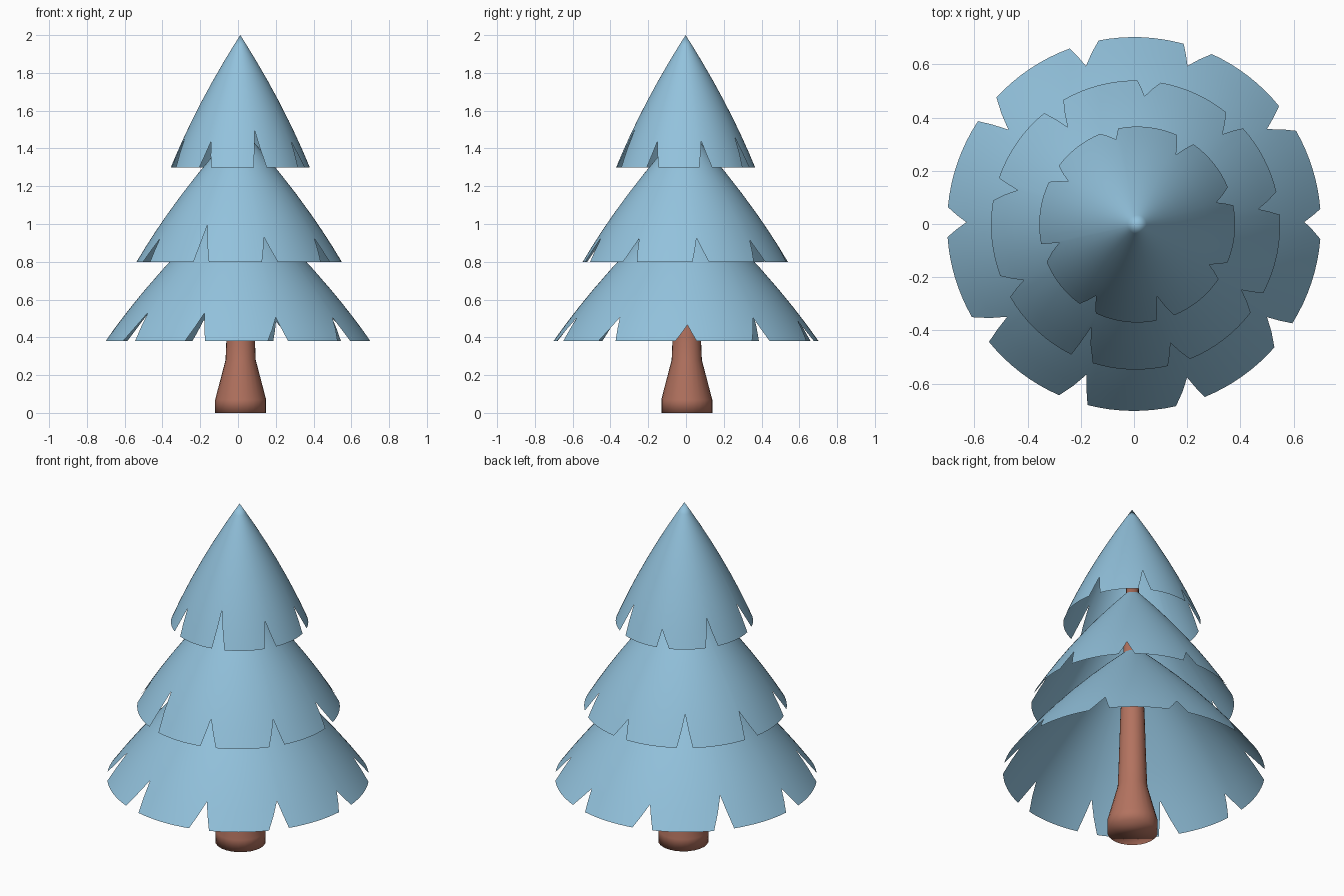
import bpy
import math

if "Cube" in bpy.data.objects:
    bpy.data.objects.remove(bpy.data.objects["Cube"], do_unlink=True)

BULGE = 0.22  # how far the cone sides bow outward


def make_material(name, colour):
    mat = bpy.data.materials.new(name)
    mat.use_nodes = True
    mat.diffuse_color = (*colour, 1)
    mat.node_tree.nodes["Principled BSDF"].inputs["Base Color"].default_value = (*colour, 1)
    return mat


def make_object(name, verts, faces, mat, location):
    mesh = bpy.data.meshes.new(name)
    mesh.from_pydata(verts, [], faces)
    mesh.materials.append(mat)
    mesh.shade_smooth()
    mesh.update()
    obj = bpy.data.objects.new(name, mesh)
    obj.location = location
    bpy.context.collection.objects.link(obj)
    return obj


def cone_radius(t):
    return t + BULGE * t * (1 - t)


def cone_param(rho):
    """Fraction down the cone at which the relative radius is rho."""
    b = 1 + BULGE
    return (b - math.sqrt(b * b - 4 * BULGE * rho)) / (2 * BULGE)


def make_tier(name, centre, radius, rim_z, apex_z, half_width, notches):
    """Open bowed cone whose rim is cut by V notches (angle, tip shift, tip radius)."""
    # Angular columns, each with the depth at which the sheet ends
    columns = []
    notches = sorted(notches)
    for i, (angle, shift, tip) in enumerate(notches):
        start, end, peak = angle - half_width, angle + half_width, angle + shift
        depth = cone_param(tip / radius)
        columns += [(start, 1), ((start + peak) / 2, (1 + depth) / 2), (peak, depth),
                    ((peak + end) / 2, (1 + depth) / 2)]
        following = notches[(i + 1) % len(notches)][0]
        if i == len(notches) - 1:
            following += 360
        gap = following - half_width - end
        steps = 8
        columns += [(end + gap * k / steps, 1) for k in range(steps)]

    verts = [(0, 0, apex_z)]
    rows = (0.08, 0.2, 0.35, 0.5, 0.65)
    count = len(rows) + 3
    for angle, depth in columns:
        a = math.radians(angle)
        last = rows[-1]
        lower = [last + (depth - last) * k / 3 for k in (1, 2, 3)]
        for t in list(rows) + lower:
            r = radius * cone_radius(t)
            verts.append((r * math.cos(a), r * math.sin(a), apex_z + (rim_z - apex_z) * t))
    faces = []
    n = len(columns)
    for c in range(n):
        p, q = 1 + c * count, 1 + (c + 1) % n * count
        faces.append((0, p, q))
        faces += [(p + k, p + k + 1, q + k + 1, q + k) for k in range(count - 1)]
    return make_object(name, verts, faces, needles, (*centre, 0))


def make_lathe(name, profile, sides, mat, location):
    verts, faces = [], []
    for r, z in profile:
        for s in range(sides):
            a = math.tau * s / sides
            verts.append((r * math.cos(a), r * math.sin(a), z))
    for k in range(len(profile) - 1):
        for s in range(sides):
            e = (s + 1) % sides
            faces.append((k * sides + s, k * sides + e, (k + 1) * sides + e, (k + 1) * sides + s))
    faces.append(tuple(reversed(range(sides))))
    faces.append(tuple(range(len(verts) - sides, len(verts))))
    return make_object(name, verts, faces, mat, location)


needles = make_material("frosty blue needles", (0.29, 0.54, 0.72))
bark = make_material("reddish brown bark", (0.45, 0.17, 0.115))

# Trunk with a flared foot, running up through the tiers
make_lathe("trunk", [(0.135, 0), (0.135, 0.07), (0.08, 0.28), (0.075, 0.4),
                     (0.066, 0.7), (0.03, 1.6)], 24, bark, (0.014, 0.004, 0))

# Three foliage tiers
make_tier("lower_foliage", (0, 0), 0.702, 0.38, 1.16, 4.6, [
    (0, 0.7, 0.64), (34.5, 1, 0.613), (70, 1.3, 0.627), (105.5, 1.4, 0.62),
    (142, 1.1, 0.59), (179.4, 0, 0.63), (214.5, 1.7, 0.59), (251, 1.5, 0.593),
    (287.6, 1.5, 0.61), (323.3, 1.7, 0.61)])
make_tier("middle_foliage", (0.006, -0.004), 0.543, 0.8, 1.52, 4.6, [
    (8.7, -1.3, 0.465), (46.6, -0.3, 0.472), (84.6, 1.4, 0.485),
    (124.6, 0.2, 0.447), (165.6, -2.1, 0.462), (205.2, 1, 0.468),
    (248.2, -1.8, 0.42), (287.5, -1, 0.462), (327.3, 1.2, 0.467)])
make_tier("upper_foliage", (0.012, -0.002), 0.368, 1.3, 2, 5.5, [
    (16.8, -1.2, 0.308), (60.5, 0.4, 0.3), (106.7, -2.8, 0.329),
    (148.7, -0.7, 0.305), (197, -4, 0.3), (239.5, 0.5, 0.308),
    (286.7, -1.2, 0.28), (331.6, -0.6, 0.309)])
